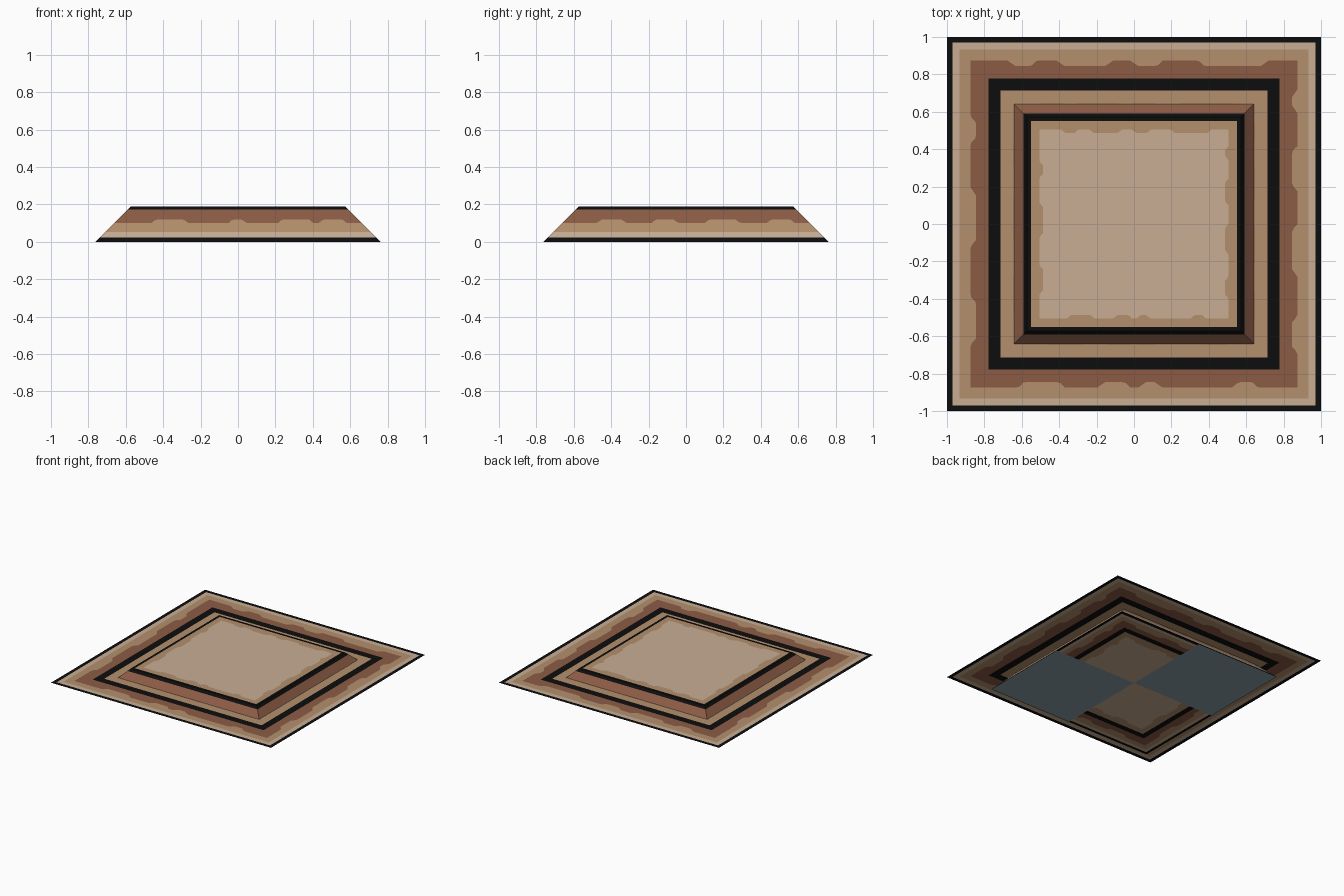
import bpy, bmesh, math

if "Cube" in bpy.data.objects:
    bpy.data.objects.remove(bpy.data.objects["Cube"])


def srgb(r, g, b):
    f = lambda c: ((c / 255 + 0.055) / 1.055) ** 2.4 if c > 10 else c / 255 / 12.92
    return (f(r), f(g), f(b), 1.0)


COLOURS = {
    "black": srgb(13, 13, 13),
    "beige": srgb(200, 174, 148),
    "tan": srgb(179, 144, 109),
    "brown": srgb(140, 92, 69),
    "slate_blue": srgb(138, 158, 166),
}
MATS = []
for name, col in COLOURS.items():
    m = bpy.data.materials.new(name)
    m.diffuse_color = col
    m.use_nodes = True
    m.node_tree.nodes["Principled BSDF"].inputs["Base Color"].default_value = m.diffuse_color
    MATS.append(m)
BLACK, BEIGE, TAN, BROWN, SLATE = range(5)

N = 80  # samples along each side (even, so the middle is a sample)

# Where the ragged colour edges step in, per side: front, right, back, left
SHEET_WAVES = [
    [(-.69, -.44), (-.20, -.04), (.05, .15), (.62, .74)],
    [(-.77, -.58), (-.30, -.02), (.22, .46), (.70, .80)],
    [(-.80, -.41), (-.16, 0), (.15, .45), (.61, .75)],
    [(-.64, -.51), (-.20, .12), (.46, .72)],
]
WALL_WAVES = [
    [(-.68, -.42), (-.06, .05), (.34, .59), (.67, .86)],
    [(-.70, -.50), (-.26, -.08), (.17, .42), (.67, .86)],
] * 2


def wave(s, spans, ramp=0.045):
    """0 outside the spans, 1 inside, eased at the ends."""
    v = 0.0
    for a, b in spans:
        k = min(s - a, b - s) / ramp + 0.5
        k = max(0.0, min(1.0, k))
        v = max(v, 0.5 - 0.5 * math.cos(math.pi * k))
    return v


def banded_square(name, levels, waves, flip=False, rule=None):
    """Nested square bands. levels: (half size, z, wave in, wave up, colour inward)."""
    bm = bmesh.new()
    for side in range(4):
        ca, sa = math.cos(side * math.pi / 2), math.sin(side * math.pi / 2)
        rows = []
        for d, z, win, wup, _ in levels:
            row = []
            for i in range(N + 1):
                s = -1 + 2 * i / N
                w = wave(s, waves[side]) if win else 0
                x, y = s * d, -(d - win * w)
                row.append((x * ca - y * sa, x * sa + y * ca, z + wup * w))
            rows.append(row)
        for k in range(len(levels) - 1):
            a, b = rows[k], rows[k + 1]
            for i in range(N):
                pts = [a[i], a[i + 1], b[i + 1], b[i]]
                if levels[k + 1][0] == 0:      # centre point
                    pts.pop()
                if flip:
                    pts.reverse()
                f = bm.faces.new([bm.verts.new(p) for p in pts])
                f.material_index = levels[k][4]
                c = f.calc_center_median()
                if rule and rule(c):
                    f.material_index = SLATE
    bmesh.ops.remove_doubles(bm, verts=bm.verts, dist=1e-5)
    me = bpy.data.meshes.new(name)
    bm.to_mesh(me)
    bm.free()
    for m in MATS:
        me.materials.append(m)
    ob = bpy.data.objects.new(name, me)
    bpy.context.collection.objects.link(ob)
    return ob


def sheet_levels(k, z):
    """The painted square pattern, scaled by k."""
    rows = [(1, 0, BLACK), (.97, 0, BEIGE), (.932, 0, TAN), (.875, .03, BROWN),
            (.777, 0, BLACK), (.715, 0, TAN), (.645, .03, BEIGE), (0, 0, BEIGE)]
    return [(d * k, z, w * k, 0, c) for d, w, c in rows]


# Thin wide sheet that cuts through the middle of the block
banded_square("wide_sheet", sheet_levels(1, .122), SHEET_WAVES)

# Sloping walls of the block
banded_square("block_walls", [
    (.763, 0, 0, 0, BLACK), (.741, .022, 0, 0, BEIGE), (.709, .054, 0, 0, TAN),
    (.663, .100, .02, .02, BROWN), (.591, .172, 0, 0, BLACK),
    (.573, .190, 0, 0, BLACK)], WALL_WAVES)

# Top of the block
banded_square("block_top", [
    (.573, .19, 0, 0, BLACK), (.552, .19, 0, 0, TAN),
    (.505, .19, .018, 0, BEIGE), (0, .19, 0, 0, BEIGE)], SHEET_WAVES)

# Underside: same pattern, with two opposite quarters in slate blue
banded_square("block_base", sheet_levels(.763, 0), SHEET_WAVES, flip=True,
              rule=lambda c: c.x * c.y < 0)
